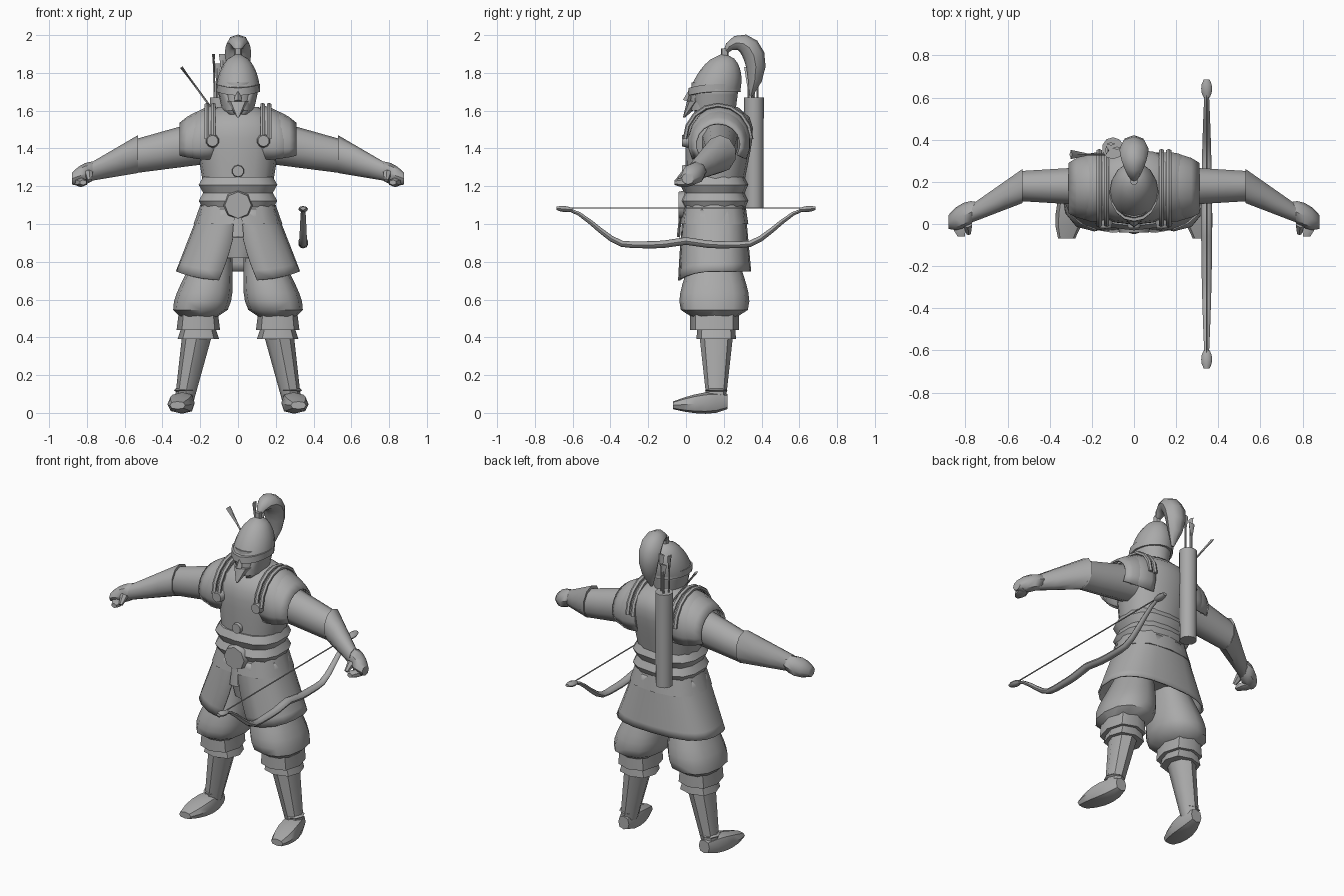
import bpy, bmesh
from math import sin, cos, pi, radians
from mathutils import Vector

if "Cube" in bpy.data.objects:
    bpy.data.objects.remove(bpy.data.objects["Cube"])

GREY = (.4, .4, .4, 1)
grey = bpy.data.materials.new("neutral grey")
grey.use_nodes = True
grey.diffuse_color = GREY
grey.node_tree.nodes["Principled BSDF"].inputs["Base Color"].default_value = GREY

RIGHT, FRONT, UP = Vector((1, 0, 0)), Vector((0, -1, 0)), Vector((0, 0, 1))
PLANES = {"level": (RIGHT, FRONT), "across": (FRONT, -UP), "facing": (RIGHT, UP)}


def even(t):
    return 1


def rounded(t):
    return sin(pi * (.1 + .8 * t)) ** .5


def line(start, end):
    return lambda t: Vector(start).lerp(Vector(end), t)


def finish(name, bm, mirror, thickness=0):
    """Turn the mesh into a smooth shaded object with its modifiers."""
    bmesh.ops.recalc_face_normals(bm, faces=bm.faces)
    mesh = bpy.data.meshes.new(name)
    bm.to_mesh(mesh)
    bm.free()
    for polygon in mesh.polygons:
        polygon.use_smooth = True
    mesh.set_sharp_from_angle(angle=radians(45))
    mesh.materials.append(grey)
    part = bpy.data.objects.new(name, mesh)
    bpy.context.collection.objects.link(part)
    if thickness:
        part.modifiers.new("Thickness", "SOLIDIFY").thickness = thickness
    if mirror:
        part.modifiers.new("Mirror", "MIRROR")


def sweep(name, path, size, end_size=None, swell=even, plane="level", sides=12, steps=8,
          gap=None, square=1, drop=None, mirror=False):
    """Skin elliptical rings along a path; a gap leaves the tube open on one side."""
    bm = bmesh.new()
    size, end_size = Vector(size), Vector(end_size or size)
    rows = []
    for step in range(steps + 1):
        t = step / steps
        if plane == "path":
            across = RIGHT
            depth = (path(min(t + .01, 1)) - path(max(t - .01, 0))).normalized().cross(RIGHT)
        else:
            across, depth = PLANES[plane]
        half = size.lerp(end_size, t) * swell(t)
        opening = gap(t) if gap else 0
        row = []
        for side in range(sides + bool(gap)):
            angle = opening + 2 * (pi - opening) * side / sides
            s, c = sin(angle), cos(angle)
            point = path(t) + across * half.x * s * abs(s) ** (square - 1 if s else 0)
            point += depth * half.y * c * abs(c) ** (square - 1 if c else 0)
            if drop:
                point.z -= drop(t) * max(0, c) ** 2
            row.append(bm.verts.new(point))
        rows.append(row)
    for lower, upper in zip(rows, rows[1:]):
        for side in range(sides):
            after = side + 1 if gap else (side + 1) % sides
            bm.faces.new((lower[side], lower[after], upper[after], upper[side]))
    if not gap:
        bm.faces.new(rows[0])
        bm.faces.new(rows[-1])
    finish(name, bm, mirror, .01 if gap else 0)


def rod(name, start, end, radius, end_radius, sides=6, flat=1, mirror=False):
    """A straight or tapered bar between two points."""
    start, end = Vector(start), Vector(end)
    span = end - start
    bm = bmesh.new()
    bmesh.ops.create_cone(bm, cap_ends=True, segments=sides, radius1=radius,
                          radius2=end_radius, depth=span.length)
    bmesh.ops.scale(bm, vec=(1, flat, 1), verts=bm.verts)
    bm.transform(span.to_track_quat("Z", "Y").to_matrix().to_4x4())
    bmesh.ops.translate(bm, vec=(start + end) / 2, verts=bm.verts)
    finish(name, bm, mirror)


# Torso, folded sash and belt
sweep("chest", line((0, .15, 1.18), (0, .19, 1.62)), (.18, .15), (.18, .14),
      swell=lambda t: 1 + .4 * t - .8 * t ** 8, sides=16, square=.85)
sweep("sash", line((0, .15, 1.08), (0, .15, 1.25)), (.2, .17),
      swell=lambda t: 1 - .06 * cos(4 * pi * t), sides=14, square=.75)
sweep("hip_belt", line((0, .15, 1), (0, .15, 1.1)), (.235, .18), (.2, .165), steps=1, square=.75)
rod("chest_disc", (0, .02, 1.28), (0, -.02, 1.28), .036, .03, sides=10)
rod("belt_buckle", (0, 0, 1.1), (0, -.04, 1.1), .08, .07, sides=8)
rod("strap_disc", (.135, .02, 1.44), (.135, -.02, 1.44), .037, .03, sides=10, mirror=True)
rod("belt_tail", (0, -.03, 1.05), (0, -.04, .93), .02, .03, sides=4, flat=.3)

# Skirt split at the front
sweep("skirt", line((0, .15, 1.08), (0, .15, .75)), (.2, .165), (.33, .195), sides=20, square=.75,
      gap=lambda t: .01 + .2 * t * t, drop=lambda t: .05 * t * t)
sweep("hips", line((0, .15, .82), (0, .15, 1.05)), (.1, .12), (.19, .15), steps=2)

# Legs
sweep("baggy_trousers", line((.21, .15, .5), (.1, .15, .95)), (.11, .135), mirror=True, square=.85,
      swell=lambda t: .8 + 2 * t ** .5 * (1 - t) ** 2, steps=10)
sweep("knee_wrap", line((.21, .15, .44), (.21, .15, .52)), (.115, .13), (.105, .13),
      sides=8, steps=1, square=.8, mirror=True)
sweep("lower_wrap", line((.21, .16, .39), (.21, .16, .45)), (.11, .105), (.09, .1),
      sides=8, steps=1, square=.8, mirror=True)
sweep("shin", line((.285, .16, .06), (.215, .16, .42)), (.05, .05), (.08, .09),
      sides=8, steps=3, mirror=True)
sweep("ankle_cuff", line((.28, .16, .1), (.28, .16, .14)), (.06, .06), sides=8, steps=2,
      swell=rounded, mirror=True)
sweep("shoe", line((.28, .22, .06), (.32, -.07, .04)), (.055, .06), (.06, .03), plane="facing",
      swell=lambda t: 1.2 * rounded(t), sides=8, steps=5, square=.75, mirror=True)

# Arms
sweep("sleeve", line((.15, .18, 1.44), (.54, .18, 1.36)), (.1, .12), (.075, .09),
      plane="across", sides=10, steps=4, mirror=True)
sweep("forearm_guard", line((.53, .18, 1.37), (.77, .05, 1.28)), (.085, .1), (.045, .05),
      plane="across", sides=10, steps=3, mirror=True)
sweep("palm", line((.74, .07, 1.29), (.88, .01, 1.24)), (.06, .06), (.06, .055),
      plane="across", swell=rounded, sides=8, steps=4, mirror=True)
sweep("fingers", line((.845, .04, 1.22), (.82, -.06, 1.22)), (.035, .025),
      plane="facing", swell=rounded, sides=6, steps=3, mirror=True)
rod("thumb", (.79, 0, 1.27), (.785, -.045, 1.23), .024, .012, mirror=True)

# Layered shoulder plates and the cords that run over the shoulders
for name, reach, grow in (("shoulder_plate", .31, 1), ("upper_shoulder_plate", .27, 1.06)):
    sweep(name, line((.12, .18, 1.44), (reach, .17, 1.42)), (.15, .18), (.175, .165), plane="across",
          swell=lambda t: grow * (1 - .3 * t ** 3), gap=lambda t: pi / 3, steps=5, mirror=True)
for name, offset in (("collar_cord", .13), ("outer_collar_cord", .165)):
    sweep(name, lambda t: Vector((offset, .17 - .175 * cos(pi * t), 1.45 + .18 * sin(pi * t))),
          (.014, .012), plane="path", sides=6, mirror=True)

# Head and helmet
sweep("neck", line((0, .17, 1.55), (0, .16, 1.68)), (.08, .08), steps=1)
sweep("face", line((0, .11, 1.6), (0, .13, 1.75)), (.07, .09), (.09, .1), steps=2)
sweep("beard", line((0, -.01, 1.565), (0, .05, 1.65)), (.006, .006), (.055, .045), sides=8, steps=2)
rod("nose", (0, .005, 1.65), (0, .03, 1.72), .022, .008, sides=4)
sweep("helmet_dome", line((0, .15, 1.7), (0, .2, 1.9)), (.115, .135), sides=16,
      swell=lambda t: (1.01 - t * t) ** .55, drop=lambda t: .02 * (1 - t))
sweep("helmet_rim", line((0, .15, 1.7), (0, .15, 1.74)), (.115, .14), (.117, .137), sides=16,
      steps=1, drop=lambda t: .02)
sweep("cheek_and_neck_guard", line((0, .15, 1.72), (0, .15, 1.58)), (.11, .128), (.08, .11),
      sides=16, steps=4, gap=lambda t: .75 - .45 * t)


# Plume arching over the back of the helmet
def plume_path(t):
    angle = 2.6 - 3.4 * t
    return Vector((0, .28 + .09 * cos(angle), 1.84 + .12 * sin(angle) - .08 * t ** 6))


rod("plume_socket", (0, .205, 1.88), (0, .205, 1.93), .02, .02, sides=8)
sweep("plume", plume_path, (.06, .05), plane="path", sides=8,
      swell=lambda t: .15 + abs(sin(pi * t ** 1.3)) ** .7)

# Quiver and arrows
rod("quiver", (-.1, .36, 1.085), (-.1, .36, 1.67), .05, .052, sides=10)
arrows = {"left": ((-.08, .36, 1.5), (-.08, .36, 1.9)), "right": ((-.12, .35, 1.5), (-.13, .35, 1.9)),
          "back": ((-.11, .38, 1.5), (-.11, .38, 1.85)), "slanted": ((0, .33, 1.42), (-.3, .33, 1.83))}
for label, (tail, tip) in arrows.items():
    along = line(tail, tip)
    rod(label + "_arrow_shaft", tail, along(.95), .006, .006, sides=5)
    rod(label + "_arrow_fletching", along(.75), tip, .006, .022, sides=4, flat=.35)


# Recurved bow held level at the left side
def bow_path(t):
    reach = abs(2 * t - 1)
    bend = min(max(2 * reach - .9, 0), 1)
    height = .89 + .19 * bend * bend * (3 - 2 * bend) + max(0, .02 - .1 * reach)
    return Vector((.345, .68 * (2 * t - 1), height))


sweep("bow", bow_path, (.026, .02), plane="path", sides=8, steps=24,
      swell=lambda t: 1 - .7 * (2 * t - 1) ** 2)
for label, side in (("front", -1), ("back", 1)):
    sweep(label + "_bow_tip", line((.345, .6 * side, 1.075), (.345, .685 * side, 1.083)), (.026, .016),
          plane="facing", swell=rounded, sides=8, steps=4)
rod("bowstring", (.345, -.61, 1.084), (.345, .61, 1.084), .004, .004, sides=5)
